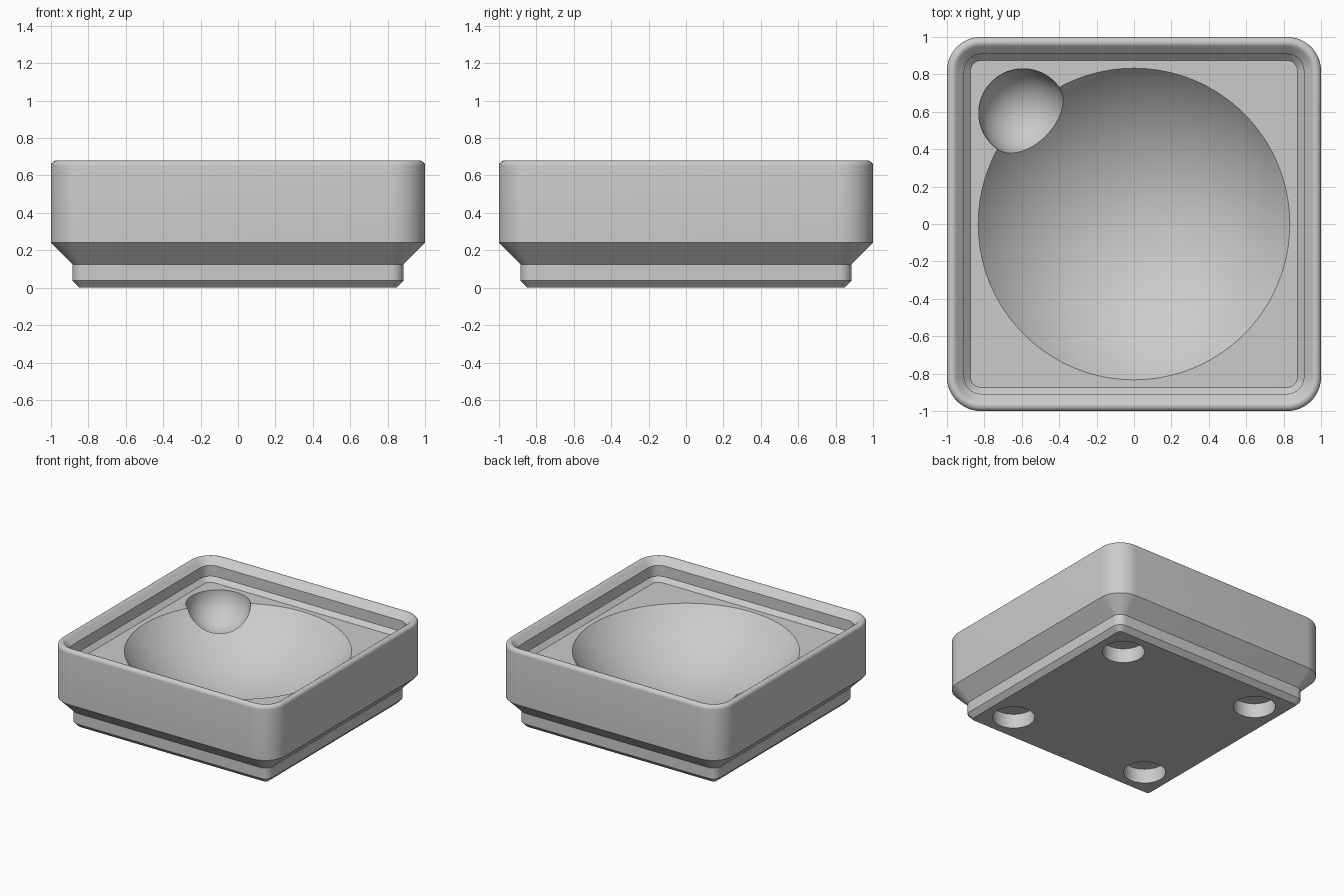
import bpy, bmesh
from math import sin, cos, asin, pi, radians, sqrt

cube = bpy.data.objects.get("Cube")
if cube:
    bpy.data.objects.remove(cube)

CORNER = 0.819      # centre of every rounded corner
FLOOR = 0.509       # height of the tray floor
TOP = 0.68

grey = bpy.data.materials.new("light_grey")
grey.use_nodes = True
grey.diffuse_color = (0.6, 0.6, 0.6, 1)
grey.node_tree.nodes["Principled BSDF"].inputs["Base Color"].default_value = (0.6, 0.6, 0.6, 1)


def rounded_square(half, z, steps=12):
    r = half - CORNER
    pts = []
    for k, (sx, sy) in enumerate([(1, 1), (-1, 1), (-1, -1), (1, -1)]):
        for i in range(steps + 1):
            a = pi / 2 * (k + i / steps)
            pts.append((sx * CORNER + r * cos(a), sy * CORNER + r * sin(a), z))
    return pts


def circle(x, y, r, z, n=128):
    return [(x + r * cos(2 * pi * i / n), y + r * sin(2 * pi * i / n), z) for i in range(n)]


def loft(name, rings):
    """Skin a stack of equal rings and cap both ends."""
    bm = bmesh.new()
    loops = [[bm.verts.new(p) for p in ring] for ring in rings]
    n = len(loops[0])
    for a, b in zip(loops, loops[1:]):
        for i in range(n):
            j = (i + 1) % n
            bm.faces.new((a[i], a[j], b[j], b[i]))
    bm.faces.new(loops[0][::-1])
    bm.faces.new(loops[-1])
    bmesh.ops.recalc_face_normals(bm, faces=bm.faces)
    mesh = bpy.data.meshes.new(name)
    bm.to_mesh(mesh)
    bm.free()
    mesh.materials.append(grey)
    obj = bpy.data.objects.new(name, mesh)
    bpy.context.collection.objects.link(obj)
    return obj


def bowl_cutter(name, x, y, rim, radius, steps=32):
    """Spherical cap below the floor with a short plug above it."""
    centre = FLOOR + sqrt(max(radius ** 2 - rim ** 2, 0))
    end = asin(rim / radius)
    angles = [end * i / steps for i in range(1, steps + 1)]
    rings = [circle(x, y, radius * sin(a), centre - radius * cos(a)) for a in angles]
    return loft(name, rings + [circle(x, y, rim, FLOOR + 0.05)])


# Tray body: stepped foot, wall, rounded lip, inner ledge, floor
profile = [(0.848, 0), (0.885, 0.038), (0.885, 0.125), (1, 0.241)]
lip = 0.029
for i in range(9):
    a = radians(135 * i / 8)
    profile.append((1 - lip + lip * cos(a), TOP - lip + lip * sin(a)))
profile += [(0.908, 0.63), (0.908, 0.543), (0.874, FLOOR)]
tray = loft("tray_body", [rounded_square(h, z) for h, z in profile])

# Main bowl, small corner scoop and the four round foot sockets
cutters = [bowl_cutter("main_bowl_cutter", 0, 0, 0.833, 1.08),
           bowl_cutter("corner_scoop_cutter", -0.593, 0.593, 0.237, 0.237)]
for sx in (-1, 1):
    for sy in (-1, 1):
        x, y = sx * 0.627, sy * 0.627
        cutters.append(loft("socket_cutter", [circle(x, y, 0.155, z, 48) for z in (-0.05, 0.116)]))

bpy.ops.object.select_all(action='DESELECT')
bpy.context.view_layer.objects.active = tray
tray.select_set(True)
for cutter in cutters:
    cutter.hide_render = True
    mod = tray.modifiers.new("cut", 'BOOLEAN')
    mod.operation = 'DIFFERENCE'
    mod.solver = 'EXACT'
    mod.object = cutter
    bpy.ops.object.modifier_apply(modifier=mod.name)
    bpy.data.objects.remove(cutter)

bpy.ops.object.shade_smooth_by_angle(angle=radians(30))
